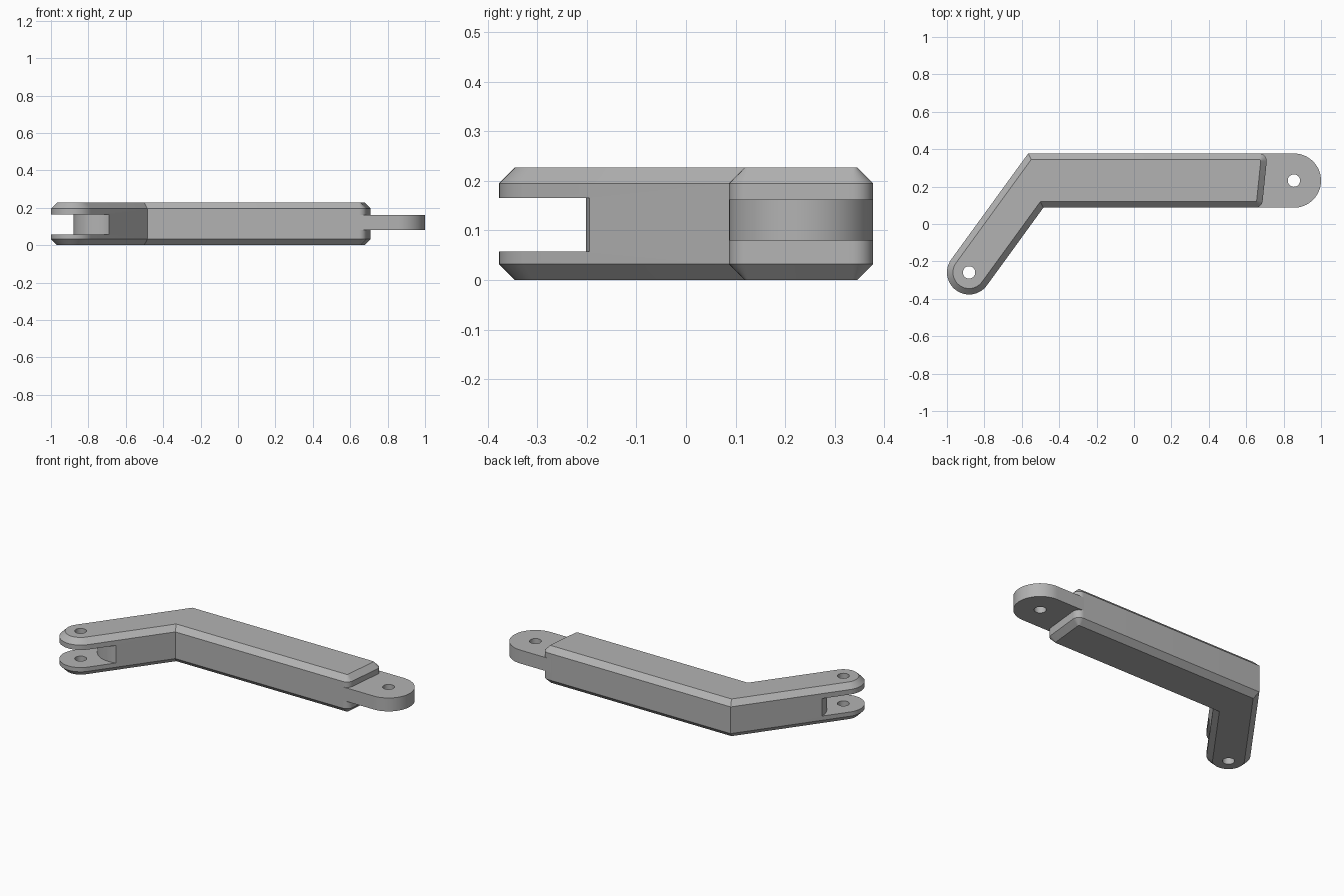
import bpy, bmesh, math
from mathutils import Vector

cube = bpy.data.objects.get("Cube")
if cube:
    bpy.data.objects.remove(cube, do_unlink=True)

grey = bpy.data.materials.new("plain_grey")
grey.use_nodes = True
grey.diffuse_color = (0.45, 0.45, 0.45, 1)
grey.node_tree.nodes["Principled BSDF"].inputs["Base Color"].default_value = (0.45, 0.45, 0.45, 1)

# Main dimensions
HEIGHT, CHAMFER = 0.227, 0.032
FRONT_Y, BACK_Y = 0.087, 0.377
TONGUE_R, FORK_R, HOLE_R = 0.145, 0.118, 0.033
pivot = Vector((-0.882, -0.259))
tongue_pivot = Vector((1 - TONGUE_R, (FRONT_Y + BACK_Y) / 2))
ANGLE = math.radians(54)
along = Vector((math.cos(ANGLE), math.sin(ANGLE)))
across = Vector((-along.y, along.x))


def arc(center, radius, start, end, steps=24):
    return [center + radius * Vector((math.cos(a), math.sin(a)))
            for a in (start + (end - start) * i / steps for i in range(steps + 1))]


def fillet(corner, before, after, radius):
    """Round one convex counter-clockwise corner."""
    u, v = (before - corner).normalized(), (after - corner).normalized()
    half = u.angle(v) / 2
    center = corner + (u + v).normalized() * radius / math.sin(half)
    start = math.atan2(-u.x, u.y) + math.pi
    return arc(center, radius, start, start + math.pi - 2 * half, 10)


def inset(points, distance):
    """Mitred inward offset of a counter-clockwise outline."""
    result = []
    for i, p in enumerate(points):
        a = (p - points[i - 1]).normalized()
        b = (points[(i + 1) % len(points)] - p).normalized()
        na, nb = Vector((-a.y, a.x)), Vector((-b.y, b.x))
        result.append(p + (na + nb) * distance / (1 + na.dot(nb)))
    return result


def loft(name, layers):
    """Solid through a stack of (outline, height) layers."""
    bm = bmesh.new()
    rings = [[bm.verts.new((p.x, p.y, z)) for p in pts] for pts, z in layers]
    n = len(rings[0])
    for low, high in zip(rings, rings[1:]):
        for i in range(n):
            j = (i + 1) % n
            bm.faces.new((low[i], low[j], high[j], high[i]))
    bm.faces.new(rings[0][::-1])
    bm.faces.new(rings[-1])
    bmesh.ops.recalc_face_normals(bm, faces=bm.faces)
    mesh = bpy.data.meshes.new(name)
    bm.to_mesh(mesh)
    bm.free()
    mesh.materials.append(grey)
    obj = bpy.data.objects.new(name, mesh)
    bpy.context.collection.objects.link(obj)
    return obj


def activate(obj):
    bpy.ops.object.select_all(action='DESELECT')
    obj.select_set(True)
    bpy.context.view_layer.objects.active = obj


def cut(obj, cutter):
    cutter.hide_render = True
    mod = obj.modifiers.new("cut", 'BOOLEAN')
    mod.operation, mod.solver, mod.object = 'DIFFERENCE', 'EXACT', cutter
    activate(obj)
    bpy.ops.object.modifier_apply(modifier=mod.name)
    bpy.data.objects.remove(cutter, do_unlink=True)


def drill(obj, center):
    ring = arc(center, HOLE_R, 0, 2 * math.pi, 32)[:-1]
    cut(obj, loft("hole_cutter", [(ring, -0.1), (ring, 0.4)]))


def arm_side(sign, y):
    """Where one side of the slanted arm reaches the given y."""
    p = pivot + across * FORK_R * sign
    return p + along * (y - p.y) / along.y


# Bent arm body with chamfered rims
inner, outer = arm_side(-1, FRONT_Y), arm_side(1, BACK_Y)
end_front, end_back = Vector((0.684, FRONT_Y)), Vector((0.714, BACK_Y))
outline = arc(pivot, FORK_R, ANGLE + math.pi / 2, ANGLE + 1.5 * math.pi)
outline += [inner]
outline += fillet(end_front, inner, end_back, 0.04)
outline += fillet(end_back, end_front, outer, 0.04)
outline += [outer]
rim = inset(outline, CHAMFER)
body = loft("bent_arm", [(rim, 0), (outline, CHAMFER),
                         (outline, HEIGHT - CHAMFER), (rim, HEIGHT)])

# Fork slot with a rounded inner wall
wall = pivot + along * 0.25
slot = [pivot - along * 0.2 + across * 0.2, pivot - along * 0.2 - across * 0.2,
        wall - across * 0.2]
slot += arc(wall, TONGUE_R, ANGLE + 1.5 * math.pi, ANGLE + math.pi / 2, 40)
slot += [wall + across * 0.2]
cut(body, loft("slot_cutter", [(slot, 0.058), (slot, 0.165)]))
drill(body, pivot)

# Rounded tongue at the other end
tab = [Vector((0.65, BACK_Y)), Vector((0.65, FRONT_Y))]
tab += arc(tongue_pivot, TONGUE_R, -math.pi / 2, math.pi / 2, 40)
tongue = loft("end_tongue", [(tab, 0.08), (tab, 0.162)])
drill(tongue, tongue_pivot)

for obj in (body, tongue):
    activate(obj)
    bpy.ops.object.shade_smooth_by_angle(angle=math.radians(30))
